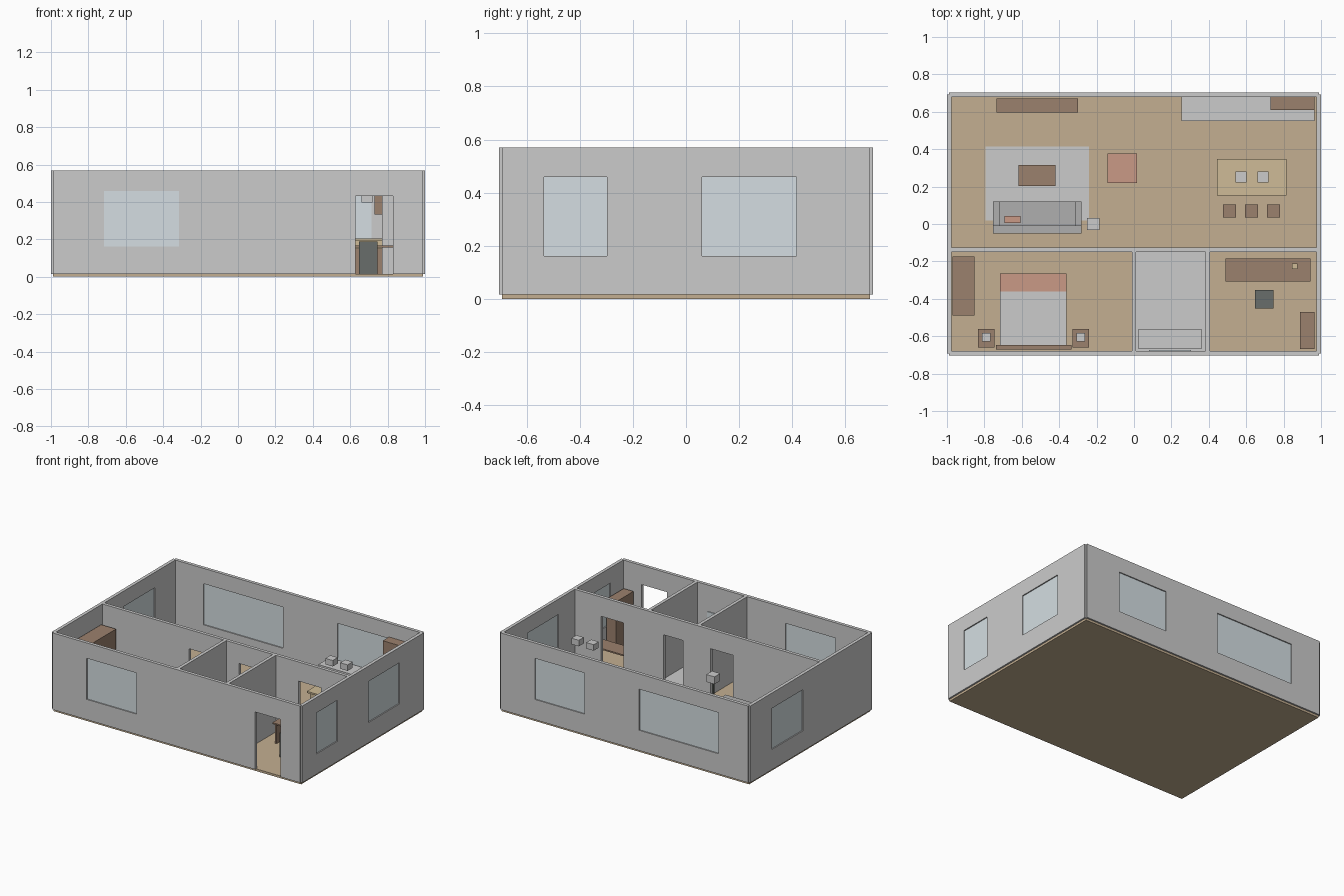
import bpy

if "Cube" in bpy.data.objects:
    bpy.data.objects.remove(bpy.data.objects["Cube"])

S = 2 / 10.12          # metres to model units (plan is 10 x 7 m plus wall thickness)
T, H, SLAB = 0.12, 2.8, 0.08


def mat(name, rgb):
    m = bpy.data.materials.new(name)
    m.diffuse_color = (*rgb, 1)
    m.use_nodes = True
    m.node_tree.nodes["Principled BSDF"].inputs["Base Color"].default_value = m.diffuse_color
    return m


OAK = mat("oak", (0.55, 0.43, 0.285))
WALNUT = mat("walnut", (0.33, 0.22, 0.155))
BIRCH = mat("birch", (0.62, 0.50, 0.31))
RED = mat("terracotta", (0.59, 0.32, 0.24))
FABRIC = mat("fabric", (0.43, 0.43, 0.43))
DARK = mat("charcoal", (0.14, 0.155, 0.145))
GLASS = mat("glass", (0.66, 0.73, 0.76))


def box(name, x0, x1, y0, y1, z0, z1, m=None):
    """Box from plan corner coordinates in metres, floor surface at z = 0."""
    v = [((x - 5) * S, (y - 3.5) * S, (z + SLAB) * S)
         for z in (z0, z1) for x, y in ((x0, y0), (x1, y0), (x1, y1), (x0, y1))]
    f = [(3, 2, 1, 0), (4, 5, 6, 7)]
    f += [(i, (i + 1) % 4, (i + 1) % 4 + 4, i + 4) for i in range(4)]
    me = bpy.data.meshes.new(name)
    me.from_pydata(v, [], f)
    ob = bpy.data.objects.new(name, me)
    bpy.context.collection.objects.link(ob)
    if m:
        me.materials.append(m)
    return ob


def block(name, cx, cy, w, d, z0, z1, m=None):
    return box(name, cx - w / 2, cx + w / 2, cy - d / 2, cy + d / 2, z0, z1, m)


def wall(name, axis, pos, a, b, windows=(), doors=()):
    """Wall along an axis with window and door openings cut through it."""
    def span(n, s, e, t, z0, z1, m=None):
        if axis == "x":
            return box(n, s, e, pos - t / 2, pos + t / 2, z0, z1, m)
        return box(n, pos - t / 2, pos + t / 2, s, e, z0, z1, m)

    ob = span(name, a, b, T, 0, H)
    cuts = [(s, e, 0.74, 2.24) for s, e in windows] + [(s, e, -0.2, 2.1) for s, e in doors]
    cutters = []
    for s, e, z0, z1 in cuts:
        c = span("cutter", s, e, 0.5, z0, z1)
        c.hide_render = True
        mod = ob.modifiers.new("opening", 'BOOLEAN')
        mod.operation, mod.solver, mod.object = 'DIFFERENCE', 'EXACT', c
        cutters.append(c)
    if cutters:
        bpy.context.view_layer.update()
        dg = bpy.context.evaluated_depsgraph_get()
        me = bpy.data.meshes.new_from_object(ob.evaluated_get(dg))
        ob.modifiers.clear()
        ob.data = me
        for c in cutters:
            bpy.data.objects.remove(c)
    for s, e in windows:
        span(name + "_glass", s, e, 0.04, 0.74, 2.24, GLASS)


# Shell
box("floor", 0, 10, 0, 7, -SLAB, 0, OAK)
box("bathroom_tiles", 5.06, 6.94, 0.06, 2.74, 0, 0.01)
wall("front_wall", "x", 0, 0, 10, [(1.38, 3.4)], [(8.18, 9.2)])
wall("back_wall", "x", 7, 0, 10, [(1.2, 4.4), (6.6, 8.61)])
wall("left_wall", "y", 0, 0, 7, [(3.97, 5.77)])
wall("right_wall", "y", 10, 0, 7, [(0.8, 2.0), (3.8, 5.6)])
wall("middle_wall", "x", 2.8, 0, 10, (), [(3.55, 4.45), (5.57, 6.36), (7.98, 8.89)])
wall("bedroom_partition", "y", 5, 0, 2.8)
wall("office_partition", "y", 7, 0, 2.8)

# Living room
box("media_console", 1.28, 3.48, 6.51, 6.89, 0, 0.45, WALNUT)
box("rug", 0.98, 3.78, 3.6, 5.6, 0, 0.02)
box("coffee_table", 1.88, 2.88, 4.53, 5.1, 0.02, 0.4, WALNUT)
box("sofa_seat", 1.37, 3.4, 3.46, 4.11, 0, 0.42, FABRIC)
box("sofa_back", 1.19, 3.58, 3.24, 3.46, 0, 0.8, FABRIC)
for x in (1.19, 3.4):
    box("sofa_arm", x, x + 0.18, 3.46, 4.11, 0, 0.6, FABRIC)
box("sofa_cushion", 1.49, 1.93, 3.53, 3.71, 0.42, 0.75, RED)
box("pouf", 4.28, 5.08, 4.61, 5.41, 0, 0.42, RED)
block("floor_lamp_pole", 3.9, 3.5, 0.05, 0.05, 0, 1.3, DARK)
block("floor_lamp_shade", 3.9, 3.5, 0.33, 0.33, 1.3, 1.57)

# Kitchen and dining
box("kitchen_counter", 6.29, 9.88, 6.29, 6.94, 0, 0.9)
box("upper_cabinet", 8.69, 9.88, 6.58, 6.94, 1.6, 2.3, WALNUT)
box("island_top", 7.24, 9.12, 4.27, 5.26, 0.89, 0.95, BIRCH)
box("island_base", 7.32, 9.04, 4.35, 5.18, 0, 0.89, BIRCH)
for x in (7.58, 8.175, 8.77):
    block("stool", x, 3.85, 0.35, 0.35, 0, 0.68, WALNUT)
for x in (7.89, 8.49):
    block("pendant_lamp", x, 4.77, 0.3, 0.29, 1.93, 2.15)

# Bedroom
box("wardrobe", 0.09, 0.69, 1.03, 2.62, 0, 2.1, WALNUT)
box("bed", 1.38, 3.18, 0.22, 1.68, 0, 0.5)
box("bed_throw", 1.38, 3.18, 1.68, 2.16, 0, 0.52, RED)
box("headboard", 1.27, 3.31, 0.1, 0.22, 0, 1.1, WALNUT)
for x in (1.0, 3.56):
    block("nightstand", x, 0.41, 0.44, 0.5, 0, 0.5, WALNUT)
    block("bedside_lamp", x, 0.43, 0.23, 0.23, 0.5, 0.8)

# Bathroom
box("vanity", 5.12, 6.83, 0.12, 0.66, 0.01, 0.6)
box("mirror", 5.4, 6.54, 0.06, 0.09, 1.05, 1.84, GLASS)

# Office
box("desk_top", 7.48, 9.77, 1.94, 2.56, 0.71, 0.76, WALNUT)
for x in (7.55, 9.64):
    box("desk_side", x, x + 0.06, 2.0, 2.5, 0, 0.71, WALNUT)
block("desk_lamp", 9.35, 2.355, 0.15, 0.15, 0.76, 1.15, BIRCH)
box("desk_chair", 8.28, 8.77, 1.22, 1.72, 0, 0.88, DARK)
box("bookcase", 9.49, 9.88, 0.12, 1.12, 0, 1.8, WALNUT)
